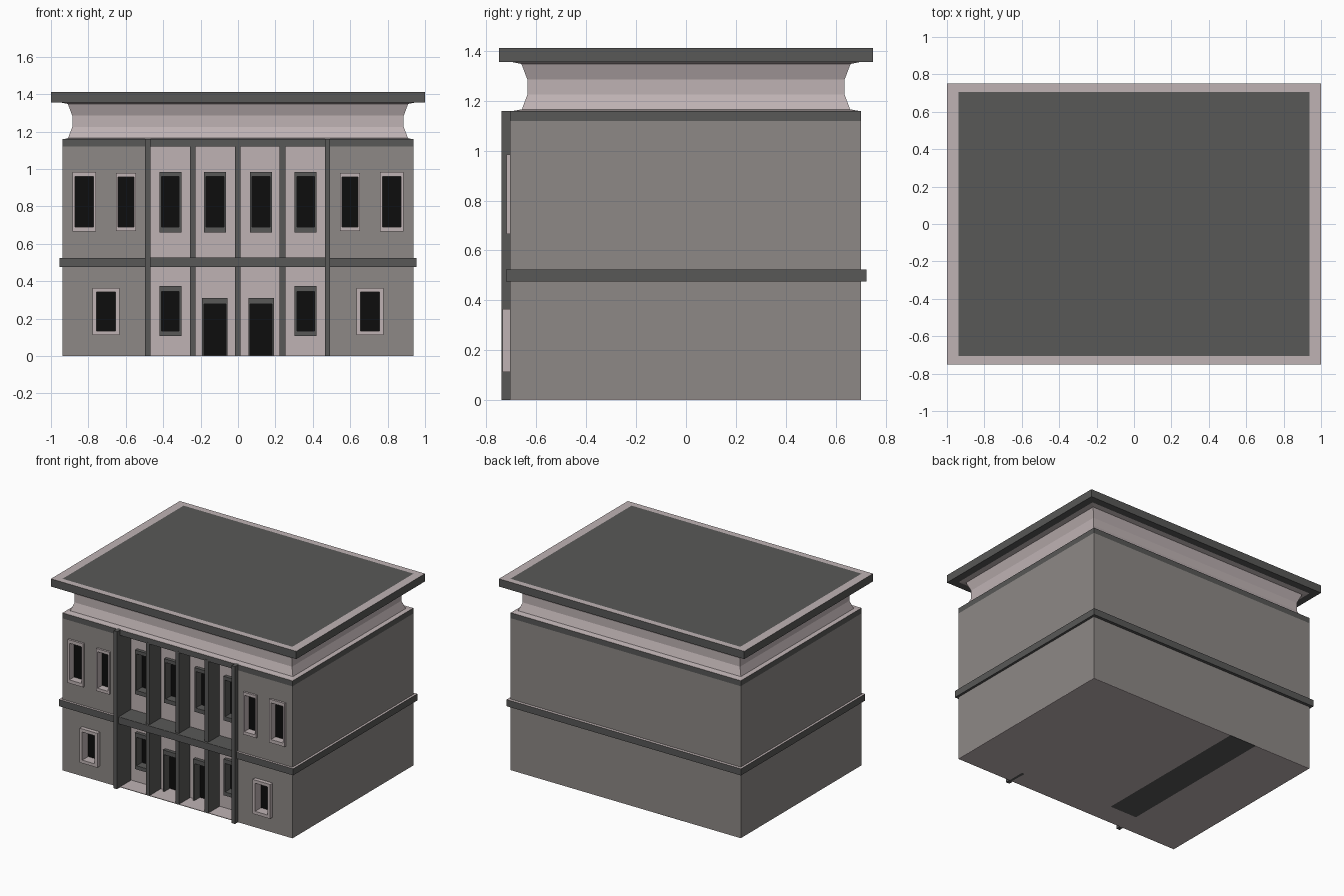
import bpy, bmesh

if "Cube" in bpy.data.objects:
    bpy.data.objects.remove(bpy.data.objects["Cube"])

def mat(name, c):
    m = bpy.data.materials.new(name)
    m.diffuse_color = (*c, 1)
    m.use_nodes = True
    m.node_tree.nodes["Principled BSDF"].inputs["Base Color"].default_value = m.diffuse_color
    return m

GREY = mat("grey_wall", (0.27, 0.25, 0.24))
PINK = mat("pale_pink_stone", (0.52, 0.45, 0.455))
DARK = mat("dark_trim", (0.098, 0.098, 0.096))
BLACK = mat("black_glass", (0.004, 0.004, 0.004))

def finish(name, bm, mats):
    me = bpy.data.meshes.new(name)
    bmesh.ops.recalc_face_normals(bm, faces=bm.faces[:])
    bm.to_mesh(me)
    bm.free()
    for m in mats:
        me.materials.append(m)
    ob = bpy.data.objects.new(name, me)
    bpy.context.collection.objects.link(ob)
    return ob

def add_box(bm, x0, x1, y0, y1, z0, z1):
    vs = bmesh.ops.create_cube(bm, size=1)["verts"]
    for v in vs:
        v.co.x = x1 if v.co.x > 0 else x0
        v.co.y = y1 if v.co.y > 0 else y0
        v.co.z = z1 if v.co.z > 0 else z0

def boxes(name, m, *dims):
    bm = bmesh.new()
    for d in dims:
        add_box(bm, *d)
    return finish(name, bm, [m])

def cut(ob, dims):
    cutter = boxes("cutter", GREY, *dims)
    cutter.hide_render = True
    md = ob.modifiers.new("cut", 'BOOLEAN')
    md.operation = 'DIFFERENCE'
    md.solver = 'EXACT'
    md.object = cutter
    bpy.context.view_layer.objects.active = ob
    bpy.ops.object.modifier_apply(modifier=md.name)
    bpy.data.objects.remove(cutter)

FRONT, BAY = -0.705, -0.575

def window(name, m, x0, x1, z0, z1, bx, b0, b1, wall, out, deep=0.045):
    """Frame and recessed glass; returns the hole to cut in the wall."""
    y0, y1 = wall - out, wall + deep
    parts = [(x0, x0 + bx, y0, y1, z0, z1), (x1 - bx, x1, y0, y1, z0, z1),
             (x0 + bx, x1 - bx, y0, y1, z1 - b1, z1)]
    if b0 > 0:
        parts.append((x0 + bx, x1 - bx, y0, y1, z0, z0 + b0))
    boxes(name + "_frame", m, *parts)
    boxes(name + "_glass", BLACK, (x0 + bx / 2, x1 - bx / 2, y1 - 0.006, y1, z0 + b0 / 2, z1 - b1 / 2))
    h = bx / 2
    return (x0 + h, x1 - h, wall - 0.1, y1, z0 + b0 / 2 if b0 else z0 - 0.1, z1 - b1 / 2)

# windows and doors, mirrored left and right
side_holes, bay_holes = [], []
for s, tag in ((-1, "left"), (1, "right")):
    def w(name, m, a, b, *rest):
        return window(tag + "_" + name, m, min(s * a, s * b), max(s * a, s * b), *rest)
    side_holes += [
        w("outer_upper_window", PINK, 0.758, 0.885, 0.665, 0.985, 0.014, 0.025, 0.025, FRONT, 0.015),
        w("inner_upper_window", PINK, 0.545, 0.652, 0.668, 0.98, 0.011, 0.022, 0.022, FRONT, 0.015),
        w("lower_window", PINK, 0.633, 0.777, 0.112, 0.365, 0.021, 0.023, 0.023, FRONT, 0.03)]
    bay_holes += [
        w("bay_outer_upper_window", DARK, 0.303, 0.42, 0.66, 0.985, 0.012, 0.03, 0.026, BAY, 0.025),
        w("bay_inner_upper_window", DARK, 0.064, 0.182, 0.66, 0.985, 0.012, 0.03, 0.026, BAY, 0.025),
        w("bay_lower_window", DARK, 0.303, 0.42, 0.108, 0.375, 0.012, 0.027, 0.03, BAY, 0.025),
        w("door", DARK, 0.055, 0.192, 0.004, 0.31, 0.01, 0, 0.033, BAY, 0.025)]

# main block with an open bay in the front
body = boxes("main_walls", GREY, (-0.938, 0.938, FRONT, 0.702, 0.004, 1.12))
cut(body, [(-0.485, 0.485, -0.9, -0.50, -0.1, 1.2)])
cut(body, side_holes)

# pink wall at the back of the bay
bay = boxes("bay_wall", PINK, (-0.485, 0.485, BAY, -0.50, 0.004, 1.12))
cut(bay, bay_holes)

# pilasters: outer pair stands proud, inner three flush
boxes("outer_pilasters", DARK, *[(c - 0.014, c + 0.014, -0.74, BAY, 0, 1.16) for c in (-0.482, 0.479)])
boxes("inner_pilasters", DARK, *[(c - 0.015, c + 0.015, FRONT - 0.001, BAY, 0.002, 1.13) for c in (-0.242, -0.002, 0.238)])

# ground plate, with the dark strip visible from below
boxes("ground_plate", PINK, (-0.938, -0.47, FRONT, 0.702, 0, 0.004), (-0.25, 0.938, FRONT, 0.702, 0, 0.004),
      (-0.47, -0.25, FRONT, -0.54, 0, 0.004))
boxes("ground_strip", DARK, (-0.47, -0.25, -0.54, 0.702, 0, 0.004))

# bands: dark sides, pale top
def banded(name, dims):
    ob = boxes(name, DARK, dims)
    ob.data.materials.append(PINK)
    for p in ob.data.polygons:
        if p.normal.z > 0.5:
            p.material_index = 1
    return ob

banded("middle_band", (-0.955, 0.955, -0.722, 0.724, 0.475, 0.524))
boxes("balcony_floor", DARK, (-0.485, 0.485, -0.7215, BAY, 0.476, 0.526))
banded("top_band", (-0.938, 0.938, FRONT, 0.702, 1.12, 1.16))

# concave cornice lofted from rectangles
bm = bmesh.new()
rings = []
for z, y in ((1.159, 0.695), (1.166, 0.658), (1.225, 0.636), (1.285, 0.636), (1.348, 0.66), (1.356, 0.70)):
    x = y + 0.25
    if z < 1.16:
        x = 0.93
    rings.append([bm.verts.new((sx * x, sy * y, z)) for sx, sy in ((-1, -1), (1, -1), (1, 1), (-1, 1))])
for a, b in zip(rings, rings[1:]):
    for i in range(4):
        j = (i + 1) % 4
        bm.faces.new((a[i], a[j], b[j], b[i]))
bm.faces.new(rings[0][::-1])
bm.faces.new(rings[-1])
finish("cornice", bm, [PINK])

# roof slab with a pale border round the dark centre
bm = bmesh.new()
add_box(bm, -1, 1, -0.75, 0.75, 1.355, 1.412)
bm.normal_update()
top = [f for f in bm.faces if f.normal.z > 0.5]
for f in bmesh.ops.inset_region(bm, faces=top, thickness=0.062)["faces"]:
    f.material_index = 1
for v in top[0].verts:
    v.co.y = 0.705 if v.co.y > 0 else -0.705
    v.co.x = 0.937 if v.co.x > 0 else -0.937
finish("roof_slab", bm, [DARK, PINK])
